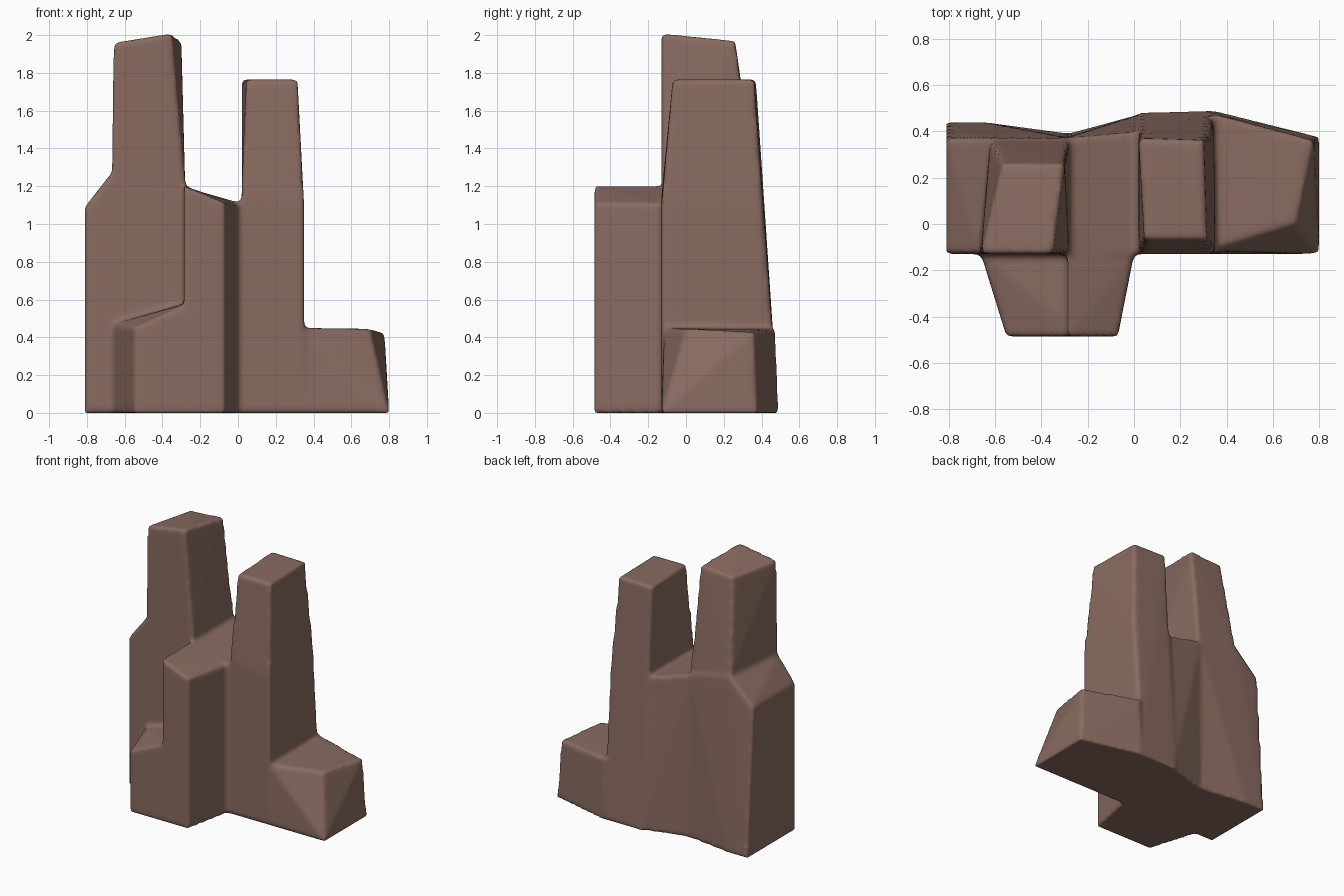
import bpy
import bmesh

bm = bmesh.new()


def block(base, upper):
    """Add a convex rock block: floor outline (x, y) plus upper corners (x, y, z)."""
    pts = [(x, y, 0) for x, y in base] + upper
    verts = [bm.verts.new(p) for p in pts]
    res = bmesh.ops.convex_hull(bm, input=verts)
    spare = {g for g in res["geom_interior"] + res["geom_unused"]
             if isinstance(g, bmesh.types.BMVert)}
    bmesh.ops.delete(bm, geom=list(spare), context='VERTS')


# Left body with sloping shoulder (last corner anchors it inside the middle)
block([(-.81, -.13), (-.28, -.13), (-.28, .39), (-.65, .44), (-.81, .44)],
      [(-.81, -.13, 1.09), (-.67, -.13, 1.27), (-.28, -.13, 1.21),
       (-.28, .37, 1.20), (-.62, .37, 1.27), (-.81, .37, 1.09), (-.15, .1, .3)])

# Left tower, rooted in the left body
block([],
      [(-.67, -.13, 1.27), (-.28, -.13, 1.21), (-.28, .36, 1.20), (-.62, .36, 1.27),
       (-.66, -.13, 1.96), (-.35, -.13, 2.01), (-.30, .26, 1.97), (-.57, .26, 1.95),
       (-.58, 0, .9), (-.4, 0, .9), (-.4, .25, .9)])

# Saddle between the two towers
block([(-.3, -.13), (.05, -.13), (.05, .48), (-.3, .385)],
      [(-.3, -.13, 1.20), (.05, -.13, 1.10), (.05, .40, 1.10), (-.3, .37, 1.20),
       (-.5, .1, .5), (.2, .1, .5)])

# Tall front block
block([(-.285, -.485), (-.07, -.485), (0, -.13), (0, 0), (-.285, 0)],
      [(-.285, -.485, 1.20), (-.07, -.485, 1.11), (0, -.13, 1.105),
       (0, 0, 1.10), (-.285, 0, 1.20)])

# Low front ledge
block([(-.55, -.485), (-.2, -.485), (-.2, 0), (-.6, 0), (-.66, -.13)],
      [(-.55, -.485, .45), (-.5, -.485, .455), (-.28, -.485, .57), (-.2, -.485, .60),
       (-.66, -.13, .47), (-.28, -.13, .58), (-.2, 0, .60), (-.6, 0, .47)])

# Right tower
block([(.02, -.13), (.35, -.13), (.34, .49), (.02, .48)],
      [(.02, -.13, 1.15), (.35, -.13, 1.1), (.345, .40, 1.1), (.02, .41, 1.1),
       (.045, -.07, 1.765), (.315, -.07, 1.765), (.30, .36, 1.765), (.02, .37, 1.765)])

# Low right foot
block([(.33, -.13), (.80, -.13), (.80, .375), (.34, .49)],
      [(.33, -.115, .45), (.70, 0, .445), (.775, .36, .425), (.34, .475, .445),
       (.2, .1, .2)])

bmesh.ops.recalc_face_normals(bm, faces=bm.faces[:])
mesh = bpy.data.meshes.new("rock_formation")
bm.to_mesh(mesh)
bm.free()
rock = bpy.data.objects.new("rock_formation", mesh)
bpy.context.collection.objects.link(rock)

stone = bpy.data.materials.new("brown stone")
stone.diffuse_color = (0.25, 0.147, 0.118, 1)
mesh.materials.append(stone)

# Fuse the blocks into one rock and round every edge
fuse = rock.modifiers.new("fuse", 'REMESH')
fuse.mode = 'VOXEL'
fuse.voxel_size = 0.015
fuse.use_smooth_shade = True
soften = rock.modifiers.new("soften", 'SMOOTH')
soften.factor = 0.5
soften.iterations = 6
